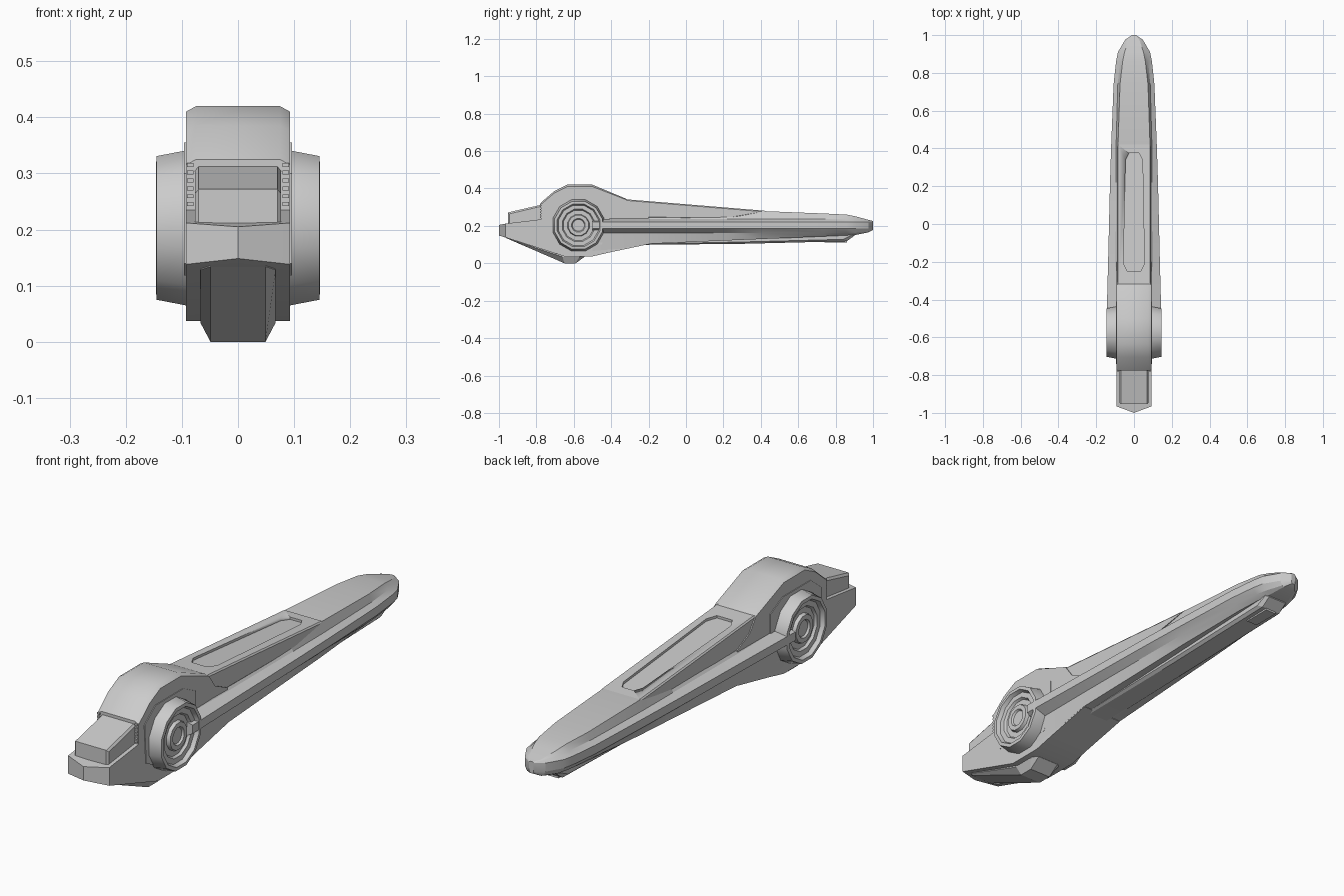
import bpy, bmesh, math
from mathutils import Vector


def finish(name, bm, angle=32):
    bmesh.ops.recalc_face_normals(bm, faces=bm.faces)
    me = bpy.data.meshes.new(name)
    bm.to_mesh(me)
    bm.free()
    ob = bpy.data.objects.new(name, me)
    bpy.context.collection.objects.link(ob)
    bpy.ops.object.select_all(action='DESELECT')
    ob.select_set(True)
    bpy.context.view_layer.objects.active = ob
    bpy.ops.object.shade_smooth_by_angle(angle=math.radians(angle))
    return ob


def loft(name, rings, angle=32):
    """Skin a list of equal-length closed rings and cap both ends."""
    bm = bmesh.new()
    vs = [[bm.verts.new(p) for p in r] for r in rings]
    n = len(vs[0])
    for a, b in zip(vs, vs[1:]):
        for i in range(n):
            j = (i + 1) % n
            bm.faces.new((a[i], a[j], b[j], b[i]))
    bm.faces.new(vs[0])
    bm.faces.new(vs[-1])
    return finish(name, bm, angle)


def across(name, halves, angle=32):
    """halves: (x, side profile of (y, z)) from outside to middle, mirrored in x."""
    right = [[(x, y, z) for y, z in p] for x, p in halves]
    left = [[(-x, y, z) for x, y, z in r] for r in reversed(right) if r[0][0] > 0]
    return loft(name, right + left, angle)


def box(name, lo, hi):
    rings = [[(x, lo[1], lo[2]), (x, hi[1], lo[2]), (x, hi[1], hi[2]), (x, lo[1], hi[2])]
             for x in (lo[0], hi[0])]
    return loft(name, rings, 20)


# Hub housing with pointed nose and chamfered crown
def hub_profile(nose, drop):
    return [(nose, 0.138 + (-0.965 - nose) * 0.3), (nose, 0.212 - (-0.965 - nose) * 0.2),
            (-0.775, 0.235), (-0.775, 0.325 - drop), (-0.705, 0.385 - drop),
            (-0.635, 0.42 - drop), (-0.50, 0.42 - drop), (-0.32, 0.345 - drop * 0.5),
            (-0.28, 0.285), (-0.20, 0.247), (-0.20, 0.102), (-0.40, 0.06),
            (-0.50, 0.037), (-0.65, 0.037)]


across("hub_housing", [(0.093, hub_profile(-0.965, 0.010)),
                       (0.075, hub_profile(-0.972, 0)),
                       (0.0, hub_profile(-1.0, 0))])

# Keel below the hub
across("hub_keel", [
    (0.067, [(-0.94, 0.15), (-0.94, 0.128), (-0.66, 0.034), (-0.57, 0.034), (-0.54, 0.045), (-0.54, 0.1)]),
    (0.049, [(-0.96, 0.15), (-0.96, 0.134), (-0.65, 0.0), (-0.59, 0.0), (-0.54, 0.036), (-0.54, 0.1)])], 20)

# Latch block in front of the hub
across("latch_block", [
    (0.077, [(-0.945, 0.21), (-0.945, 0.264), (-0.76, 0.308), (-0.76, 0.21)]),
    (0.070, [(-0.952, 0.21), (-0.952, 0.272), (-0.76, 0.316), (-0.76, 0.21)])], 20)

# Arm body: y, top half width, top z, shoulder, rail, waist, bottom half widths, bottom z
stations = [
    (-0.50, 0.085, 0.250, 0.093, 0.145, 0.100, 0.092, 0.052),
    (-0.20, 0.080, 0.250, 0.097, 0.137, 0.101, 0.094, 0.104),
    (0.22, 0.082, 0.258, 0.096, 0.127, 0.099, 0.084, 0.122),
    (0.41, 0.085, 0.279, 0.095, 0.121, 0.097, 0.080, 0.130),
    (0.74, 0.074, 0.266, 0.086, 0.108, 0.088, 0.066, 0.144),
    (0.86, 0.060, 0.260, 0.075, 0.095, 0.077, 0.055, 0.149),
    (0.91, 0.050, 0.250, 0.066, 0.085, 0.066, 0.046, 0.152),
    (0.975, 0.028, 0.232, 0.037, 0.047, 0.037, 0.028, 0.165),
    (1.00, 0.006, 0.226, 0.008, 0.010, 0.008, 0.006, 0.178)]
rings = []
for y, wt, zt, ws, wr, ww, wb, zb in stations:
    half = [(wt, zt), (ws, min(0.236, zt - 0.002)), (wr, 0.222), (wr, 0.187),
            (ww, max(0.163, zb + 0.004)), (wb, zb)]
    rings.append([(x, y, z) for x, z in half] + [(-x, y, z) for x, z in reversed(half)])
loft("arm_body", rings, 20)

# Raised top panel with a long recessed slot
panel = across("top_panel", [
    (0.089, [(-0.32, 0.336), (0.41, 0.276), (0.22, 0.243), (-0.20, 0.247), (-0.28, 0.285)]),
    (0.084, [(-0.32, 0.342), (0.42, 0.281), (0.22, 0.240), (-0.20, 0.240), (-0.28, 0.280)])], 20)


def slot_ring(dz):
    pts = [(0.045, 0.34), (0.027, 0.375), (-0.027, 0.375), (-0.045, 0.34),
           (-0.055, -0.21), (-0.035, -0.25), (0.035, -0.25), (0.055, -0.21)]
    return [(x, y, 0.342 - (y + 0.32) * 0.0824 + dz) for x, y in pts]


cutter = loft("slot_cutter", [slot_ring(-0.010), slot_ring(0.03)])
cutter.hide_render = True
mod = panel.modifiers.new("slot", 'BOOLEAN')
mod.object = cutter
mod.solver = 'EXACT'
bpy.context.view_layer.objects.active = panel
bpy.ops.object.modifier_apply(modifier="slot")
bpy.data.objects.remove(cutter, do_unlink=True)

# Rib and end pad under the arm
across("under_rib", [
    (0.055, [(-0.25, 0.17), (0.89, 0.17), (0.89, 0.152), (0.84, 0.128), (0.30, 0.114), (-0.20, 0.104), (-0.25, 0.10)]),
    (0.043, [(-0.25, 0.17), (0.90, 0.17), (0.90, 0.147), (0.86, 0.118), (0.30, 0.104), (-0.20, 0.099), (-0.25, 0.095)])], 20)
box("end_pad", (-0.025, 0.74, 0.110), (0.025, 0.86, 0.13))

# Pivot discs, side plates and front vents on both sides
disc = [(0.138, 0.085), (0.138, 0.093), (0.128, 0.145), (0.114, 0.146), (0.107, 0.130), (0.086, 0.130),
        (0.080, 0.120), (0.058, 0.120), (0.054, 0.134), (0.036, 0.134), (0.031, 0.126), (0.003, 0.126)]
plate = [(-0.73, 0.14), (-0.74, 0.30), (-0.67, 0.355), (-0.49, 0.355),
         (-0.41, 0.315), (-0.41, 0.20), (-0.45, 0.10), (-0.65, 0.10)]
sides = 12
for s, side in ((1, "right"), (-1, "left")):
    rings = []
    for r, x in disc:
        r /= math.cos(math.pi / sides)
        rings.append([(s * x, -0.575 + r * math.cos(a), 0.203 + r * math.sin(a))
                      for a in [(i + 0.5) * math.tau / sides for i in range(sides)]])
    loft("pivot_disc_" + side, rings)
    loft("side_plate_" + side, [[(s * x, y, z) for y, z in plate] for x in (0.088, 0.096)], 20)
    for i in range(6):
        z = 0.242 + i * 0.014
        box(f"vent_{side}_{i}", (s * 0.085 - 0.006, -0.781, z), (s * 0.085 + 0.006, -0.77, z + 0.007))
